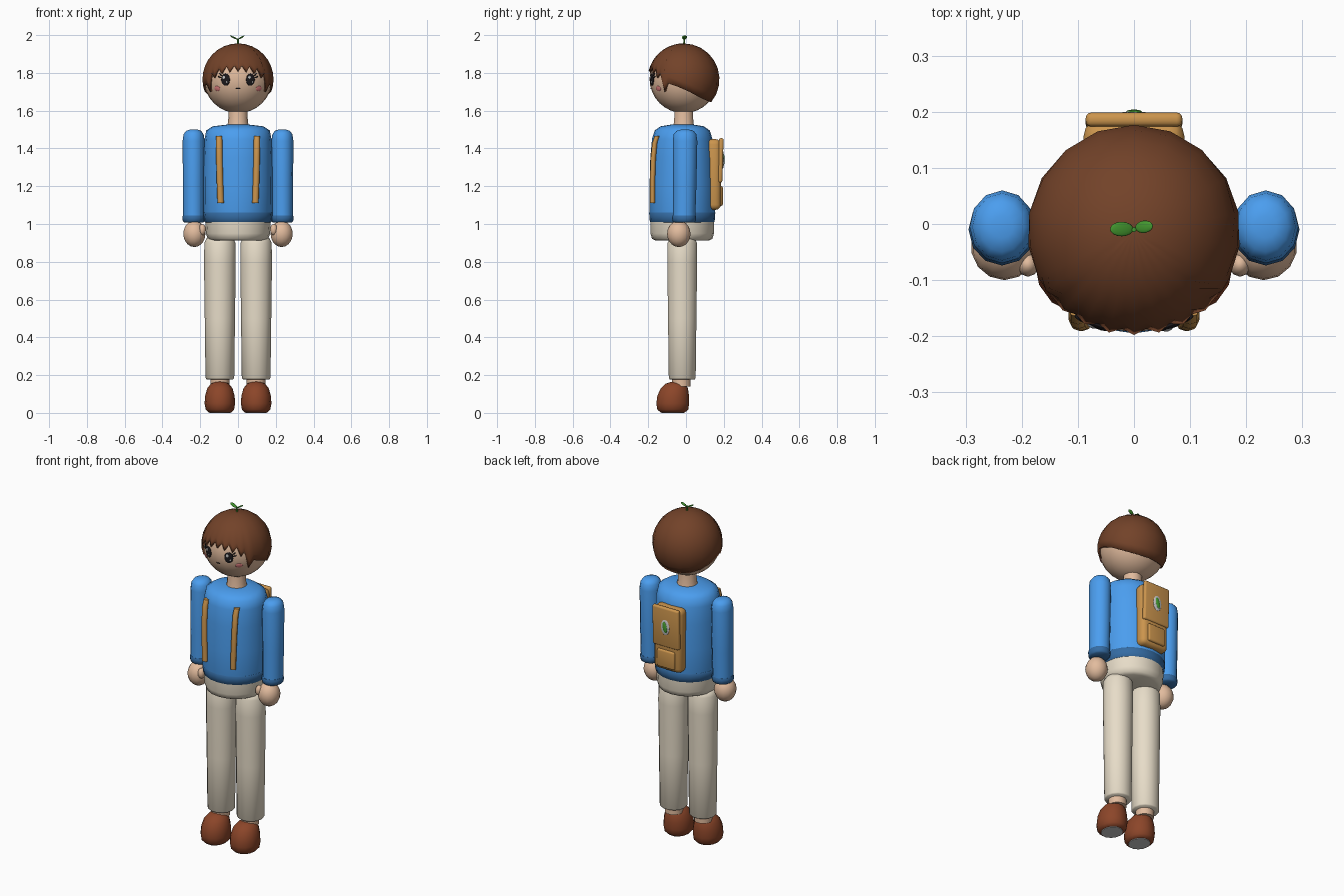
import bpy, bmesh
from math import sin, cos, acos, pi, radians, sqrt
from mathutils import Vector, Quaternion, Euler

if "Cube" in bpy.data.objects:
    bpy.data.objects.remove(bpy.data.objects["Cube"])

def mat(name, c):
    m = bpy.data.materials.new(name)
    m.diffuse_color = (*c, 1)
    m.use_nodes = True
    m.node_tree.nodes["Principled BSDF"].inputs["Base Color"].default_value = m.diffuse_color
    return m

BLUE = mat("blue", (.07, .34, .86))
NAVY = mat("dark_blue", (.035, .15, .37))
SKIN = mat("skin", (.76, .5, .34))
CREAM = mat("cream", (.8, .72, .58))
HAIR = mat("hair_brown", (.17, .055, .022))
SHOE = mat("shoe_brown", (.26, .06, .022))
TAN = mat("tan", (.6, .3, .075))
GREEN = mat("green", (.06, .33, .03))
BLACK = mat("black", (.012, .01, .012))
WHITE = mat("white", (.9, .9, .88))
PINK = mat("pink", (.75, .22, .22))

def finish(name, bm, material, angle=60):
    bmesh.ops.recalc_face_normals(bm, faces=bm.faces)
    me = bpy.data.meshes.new(name)
    bm.to_mesh(me)
    bm.free()
    ob = bpy.data.objects.new(name, me)
    bpy.context.collection.objects.link(ob)
    if material:
        me.materials.append(material)
    bpy.ops.object.select_all(action='DESELECT')
    ob.select_set(True)
    bpy.context.view_layer.objects.active = ob
    bpy.ops.object.shade_smooth_by_angle(angle=radians(angle))
    return ob

def loft(name, rings, material, sides=14):
    """Closed body through elliptical rings (z, rx, ry, cx, cy)."""
    bm = bmesh.new()
    loops = []
    for z, rx, ry, cx, cy in rings:
        loops.append([bm.verts.new((cx + rx * cos(2 * pi * i / sides),
                                    cy + ry * sin(2 * pi * i / sides), z)) for i in range(sides)])
    for a, b in zip(loops, loops[1:]):
        for i in range(sides):
            j = (i + 1) % sides
            bm.faces.new((a[i], a[j], b[j], b[i]))
    bm.faces.new(loops[0])
    bm.faces.new(loops[-1])
    return finish(name, bm, material)

def blob(name, loc, scale, material, quat=None, seg=16, rings=10):
    bm = bmesh.new()
    bmesh.ops.create_uvsphere(bm, u_segments=seg, v_segments=rings, radius=1)
    ob = finish(name, bm, material)
    ob.location, ob.scale = loc, scale
    if quat:
        ob.rotation_mode = 'QUATERNION'
        ob.rotation_quaternion = quat
    return ob

def box(name, loc, size, bevel, material, rot=(0, 0, 0)):
    bm = bmesh.new()
    bmesh.ops.create_cube(bm, size=1)
    bmesh.ops.scale(bm, vec=size, verts=bm.verts)
    bmesh.ops.bevel(bm, geom=bm.edges[:], offset=bevel, segments=3, profile=.5, affect='EDGES')
    ob = finish(name, bm, material)
    ob.location, ob.rotation_euler = loc, rot
    return ob

# Head and neck
HC, HR = Vector((0, -.012, 1.768)), .181
blob("head", HC, (HR,) * 3, SKIN, seg=24, rings=16)
loft("neck", [(1.5, .062, .062, 0, -.012), (1.54, .052, .052, 0, -.012), (1.62, .05, .05, 0, -.012)], SKIN)

# Hair cap: sphere shell trimmed along a jagged hairline (azimuth from front, height)
half = [(0, 1.81), (7, 1.84), (14, 1.805), (21, 1.837), (28, 1.797), (35, 1.825), (42, 1.775),
        (48, 1.8), (56, 1.7), (64, 1.745), (82, 1.725), (100, 1.7), (120, 1.672), (140, 1.655),
        (160, 1.647), (180, 1.645)]
line = half + [(360 - a, z) for a, z in reversed(half[1:-1])]
bm = bmesh.new()
hc, hr, steps = Vector((0, -.013, 1.766)), .19, 9
top = bm.verts.new(hc + Vector((0, 0, hr)))
cols = []
for a, z in line:
    a, end = radians(a), acos((z - hc.z) / hr)
    cols.append([])
    for k in range(1, steps + 1):
        t = end * k / steps
        cols[-1].append(bm.verts.new(hc + hr * Vector((sin(t) * sin(a), -sin(t) * cos(a), cos(t)))))
for i, c in enumerate(cols):
    d = cols[(i + 1) % len(cols)]
    bm.faces.new((top, c[0], d[0]))
    for k in range(steps - 1):
        bm.faces.new((c[k], c[k + 1], d[k + 1], d[k]))
hair = finish("hair", bm, HAIR)
sol = hair.modifiers.new("thickness", 'SOLIDIFY')
sol.thickness, sol.offset = .012, -1

# Face details laid on the head surface
def patch(name, x, z, w, h, t, material, roll=0, lift=0):
    dz = z - HC.z
    n = Vector((x, -sqrt(HR ** 2 - x * x - dz * dz), dz)).normalized()
    q = n.to_track_quat('Y', 'Z') @ Quaternion((0, 1, 0), roll)
    blob(name, HC + n * (HR + lift), (w, t, h), material, q, 16, 8)

for s, side in ((-1, "right"), (1, "left")):
    patch(side + "_eye", s * .066, 1.764, .025, .032, .006, BLACK)
    patch(side + "_eye_highlight", s * .066 - .007, 1.776, .008, .009, .003, WHITE, 0, .0055)
    patch(side + "_eye_glint", s * .066 + .008, 1.752, .004, .005, .002, WHITE, 0, .005)
    patch(side + "_upper_lash", s * .09, 1.789, .014, .003, .004, BLACK, s * .7, .003)
    patch(side + "_lower_lash", s * .095, 1.777, .012, .003, .004, BLACK, s * .4, .003)
    patch(side + "_cheek", s * .11, 1.717, .02, .014, .004, PINK)
patch("mouth", 0, 1.717, .014, .003, .003, BLACK)

# Sprout on top of the head
loft("sprout_stem", [(1.945, .005, .005, 0, -.01), (1.983, .004, .004, 0, -.01)], GREEN, 8)
blob("sprout_leaf_right", (-.022, -.009, 1.987), (.023, .013, .004), GREEN, Euler((0, .45, 0)).to_quaternion())
blob("sprout_leaf_left", (.018, -.005, 1.988), (.018, .011, .004), GREEN, Euler((0, -.5, .15)).to_quaternion())

# Sweater and hips
CY = -.02
loft("sweater", [(1.03, .176, .168, 0, CY), (1.06, .182, .174, 0, CY), (1.2, .183, .173, 0, CY),
                 (1.35, .181, .169, 0, CY), (1.45, .177, .16, 0, CY), (1.495, .168, .146, 0, CY),
                 (1.517, .135, .115, 0, CY), (1.526, .06, .06, 0, CY)], BLUE, 20)
loft("sweater_hem", [(1.003, .165, .16, 0, CY), (1.012, .178, .171, 0, CY), (1.035, .181, .174, 0, CY),
                     (1.06, .184, .175, 0, CY), (1.066, .178, .17, 0, CY)], NAVY, 20)
loft("hips", [(.912, .14, .14, 0, CY), (.922, .16, .16, 0, CY), (.95, .17, .168, 0, CY),
              (1.02, .174, .169, 0, CY)], CREAM, 20)

for s, side in ((-1, "right"), (1, "left")):
    # Trouser leg, ankle, shoe with grey sole
    x = s * .096
    loft(side + "_leg", [(.178, .07, .068, x, -.02), (.185, .076, .073, x, -.02), (.5, .08, .077, x, -.02),
                         (.8, .084, .081, x, -.02), (.9, .082, .08, x, -.02), (.925, .07, .068, x, -.02),
                         (.938, .04, .04, x, -.02)], CREAM)
    loft(side + "_ankle", [(.14, .05, .05, x, -.025), (.2, .05, .05, x, -.025)], SKIN)
    loft(side + "_shoe", [(.003, .06, .067, x, -.07), (.018, .075, .084, x, -.07), (.05, .081, .089, x, -.07),
                          (.09, .078, .086, x, -.068), (.13, .067, .074, x, -.062),
                          (.155, .047, .053, x, -.055), (.165, .022, .025, x, -.05)], SHOE)
    loft(side + "_sole", [(0, .055, .062, x, -.07), (.01, .058, .065, x, -.07)], None)
    # Sleeve, cuff, hand and thumb
    x = s * .235
    loft(side + "_sleeve", [(1.03, .055, .059, x, -.01), (1.2, .057, .062, x, -.007),
                            (1.44, .058, .065, x, -.005), (1.475, .053, .06, x, -.005),
                            (1.493, .04, .045, x, -.005), (1.5, .02, .02, x, -.005)], BLUE, 12)
    loft(side + "_cuff", [(1.008, .05, .053, x, -.01), (1.015, .057, .061, x, -.01),
                          (1.035, .06, .064, x, -.01), (1.046, .056, .06, x, -.01)], NAVY, 12)
    blob(side + "_hand", (s * .231, -.038, .948), (.06, .062, .07), SKIN, seg=14)
    blob(side + "_thumb", (s * .189, -.072, .97), (.02, .022, .03), SKIN, seg=10, rings=8)
    # Shoulder strap: curved ribbon on the chest
    path = [(1.465, .1, -.152), (1.43, .1, -.165), (1.35, .099, -.173), (1.23, .096, -.177), (1.11, .092, -.177)]
    loft(side + "_strap", [(z, .017, .014, s * px, py) for z, px, py in path], TAN, 8)

# Backpack with flap, pocket and leaf badge
box("backpack", (0, .147, 1.262), (.18, .075, .375), .028, TAN)
box("backpack_flap", (0, .183, 1.337), (.172, .025, .235), .01, TAN, (-.03, 0, 0))
box("backpack_pocket", (0, .182, 1.148), (.115, .026, .105), .01, TAN)
blob("badge", (0, .195, 1.34), (.028, .006, .047), WHITE)
blob("badge_leaf", (0, .199, 1.34), (.014, .005, .032), GREEN, Euler((0, .2, 0)).to_quaternion())
